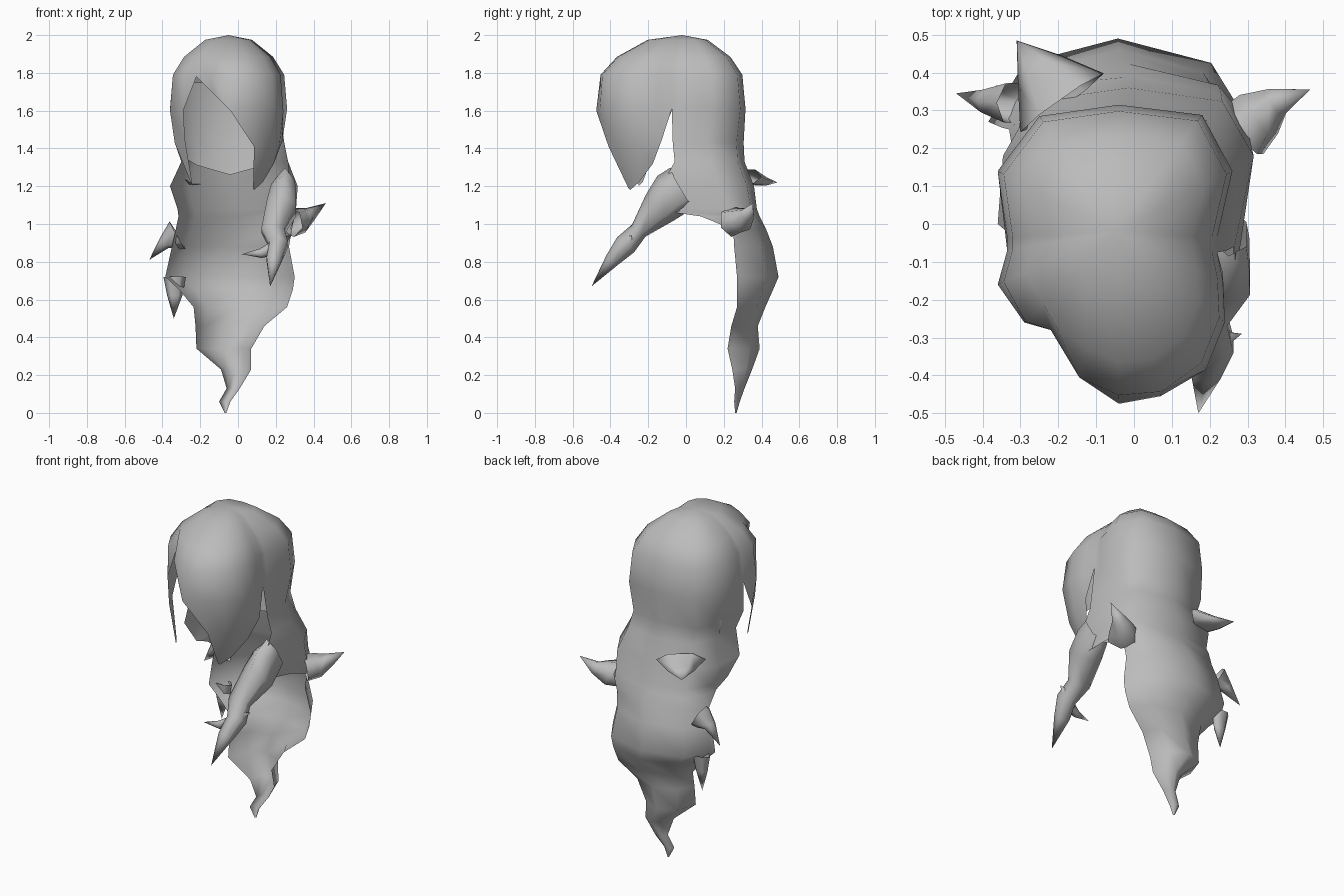
import bpy, bmesh, math
from mathutils import Vector

if "Cube" in bpy.data.objects:
    bpy.data.objects.remove(bpy.data.objects["Cube"], do_unlink=True)

grey = bpy.data.materials.new("hair_grey")
grey.use_nodes = True
grey.diffuse_color = (0.5, 0.5, 0.5, 1)
grey.node_tree.nodes["Principled BSDF"].inputs["Base Color"].default_value = (0.5, 0.5, 0.5, 1)


def finish(bm, name):
    bmesh.ops.recalc_face_normals(bm, faces=bm.faces)
    me = bpy.data.meshes.new(name)
    bm.to_mesh(me)
    bm.free()
    me.materials.append(grey)
    ob = bpy.data.objects.new(name, me)
    bpy.context.collection.objects.link(ob)
    for p in me.polygons:
        p.use_smooth = True


def sheet(name, columns, closed=False, pole=None):
    """Skin neighbouring columns; where one is longer, close with one triangle."""
    bm = bmesh.new()
    cols = [[bm.verts.new(p) for p in c] for c in columns]
    top = bm.verts.new(pole) if pole else None
    for i in range(len(cols) if closed else len(cols) - 1):
        a, b = cols[i], cols[(i + 1) % len(cols)]
        if top:
            bm.faces.new((top, b[0], a[0]))
        n = min(len(a), len(b))
        for k in range(n - 1):
            bm.faces.new((a[k], b[k], b[k + 1], a[k + 1]))
        if len(a) > n:
            bm.faces.new((a[n - 1], b[n - 1], a[n]))
        elif len(b) > n:
            bm.faces.new((a[n - 1], b[n - 1], b[n]))
    finish(bm, name)


def lock(name, path, ref, sides=6):
    """Tapering lock: path of (x, y, z, half width a, half width b)."""
    bm = bmesh.new()
    pts = [Vector(p[:3]) for p in path]
    rings = []
    for i, p in enumerate(path[:-1]):
        d = (pts[i + 1] - pts[max(i - 1, 0)]).normalized()
        a = d.cross(Vector(ref)).normalized()
        b = a.cross(d)
        rings.append([bm.verts.new(pts[i] + a * p[3] * math.cos(t) + b * p[4] * math.sin(t))
                      for t in (2 * math.pi * k / sides for k in range(sides))])
    tip = bm.verts.new(pts[-1])
    for k in range(sides):
        j = (k + 1) % sides
        for r, s in zip(rings, rings[1:]):
            bm.faces.new((r[k], r[j], s[j], s[k]))
        bm.faces.new((rings[-1][k], rings[-1][j], tip))
    finish(bm, name)


POLE = Vector((-0.05, -0.02, 2.0))
DOME = [(0.4, 1.975), (0.76, 1.885), (0.95, 1.79)]


def crown(x, y, rings=3):
    return [(POLE.x + (x - POLE.x) * f, POLE.y + (y - POLE.y) * f, z) for f, z in DOME[:rings]]


# Back hair rows: z, left x, right x, front edge y, back y
ROWS = [(1.43, -.335, .245, -.07, .305), (1.33, -.30, .275, -.05, .31),
        (1.2, -.36, .33, 0, .36), (1.08, -.32, .32, .06, .375),
        (1.04, -.315, .31, .16, .39), (.97, -.33, .285, .25, .425),
        (.88, -.35, .27, .255, .46), (.72, -.385, .30, .27, .49),
        (.65, -.31, .29, .27, .46), (.56, -.235, .26, .27, .42),
        (.46, -.225, .14, .24, .38),
        (.34, -.22, .07, .22, .39), (.23, -.09, .07, .245, .35),
        (.13, -.06, .01, .26, .31), (.06, -.10, -.04, .255, .285),
        (0, -.07, -.062, .26, .268)]
ARC = [(1, 0), (.98, .5), (.86, .9), (.5, 1), (.14, .9), (.02, .5), (0, 0)]
RIM = [(.22, -.035), (.26, .14), (.18, .288), (-.04, .315), (-.25, .285), (-.36, .14), (-.335, -.035)]
# Hair edge reaching forward into the front lock
LOCK_EDGE = {1.33: (.265, -.06), 1.2: (.27, -.13), 1.08: (.25, -.19), 1.04: (.3, .08)}


def back_column(i):
    s, t = ARC[i]
    pts = []
    for z, xl, xr, yf, yb in ROWS:
        depth = t if z > 1 else t ** 3.3    # lower hair narrows to a ridge
        x, y = xl + (xr - xl) * s, yf + (yb - yf) * depth
        if i == 0 and z in LOCK_EDGE:
            x, y = LOCK_EDGE[z]
        pts.append((x, y, z))
    return pts


back = [crown(*RIM[i]) + [(*RIM[i], 1.61)] + back_column(i) for i in range(7)]

# Front columns: crown position followed by the points below the crown
FRONT = [
    ((-.335, -.07), [(-.335, -.07, 1.61)]),
    ((-.36, -.16), [(-.36, -.16, 1.6), (-.335, -.15, 1.43), (-.25, -.23, 1.22)]),
    ((-.30, -.27), [(-.29, -.26, 1.6), (-.28, -.26, 1.44), (-.24, -.25, 1.2)]),
    ((-.25, -.36, 2), [(-.22, -.28, 1.78)]),
    ((-.15, -.425), [(-.13, -.395, 1.69)]),
    ((-.04, -.475), [(-.04, -.475, 1.6)]),
    ((.08, -.465), [(.07, -.455, 1.62), (.085, -.41, 1.41), (.08, -.305, 1.19)]),
    ((.19, -.385), [(.19, -.385, 1.62), (.165, -.355, 1.4), (.085, -.295, 1.18)]),
    ((.24, -.26), [(.24, -.26, 1.6), (.22, -.25, 1.42), (.13, -.25, 1.22)]),
    ((.235, -.15), [(.235, -.15, 1.6), (.235, -.13, 1.44), (.19, -.175, 1.32)]),
    ((.22, -.075), [(.22, -.075, 1.61)]),
]
front = [crown(*rim) + low for rim, low in FRONT]
sheet("main_hair", back + front, closed=True, pole=POLE)

# Inner lining behind the face opening
lining = []
for i in range(1, 6):
    x, y = RIM[i]
    drop = 1.26 + 0.05 * abs(i - 3)
    lining.append([(-.05 + (x + .05) * f, y * f, z)
                   for f, z in ((.9, 1.75), (.92, 1.6), (.88, 1.43), (.82, drop))])
sheet("cap_lining", lining)

# Long lock sweeping forward on one side, with a forked end
lock("front_lock", [(.25, -.02, 1.19, .125, .055), (.24, -.07, 1.16, .125, .075),
                    (.23, -.14, 1.085, .1, .09), (.185, -.25, .965, .048, .07),
                    (.215, -.32, .89, .06, .055), (.19, -.39, .81, .04, .045),
                    (.17, -.5, .67, 0, 0)], (1, 0, 0))
lock("front_lock_inner_tip", [(.2, -.33, .875, .04, .03), (.12, -.35, .845, .025, .02),
                              (.02, -.36, .84, 0, 0)], (0, 1, 0))
lock("front_lock_outer_tip", [(.21, -.31, .9, .04, .035), (.285, -.29, .94, 0, 0)], (0, 1, 0))

# Flicked ends around the back hair
lock("left_flick", [(.28, .24, 1.01, .08, .09), (.33, .29, 1.02, .07, .075),
                    (.38, .325, 1.05, .04, .04), (.465, .355, 1.11, 0, 0)], (0, 1, 0))
lock("right_flick", [(-.32, .32, .94, .085, .06), (-.39, .325, .9, .035, .035),
                     (-.47, .345, .81, 0, 0)], (0, 1, 0))
lock("right_lower_flick", [(-.335, .335, .72, .06, .035), (-.335, .33, .62, .04, .025),
                           (-.34, .33, .5, 0, 0)], (0, 1, 0))
lock("back_flick", [(-.19, .32, 1.25, .135, .045), (-.25, .405, 1.225, .07, .025),
                    (-.31, .485, 1.22, 0, 0)], (0, 0, 1))
